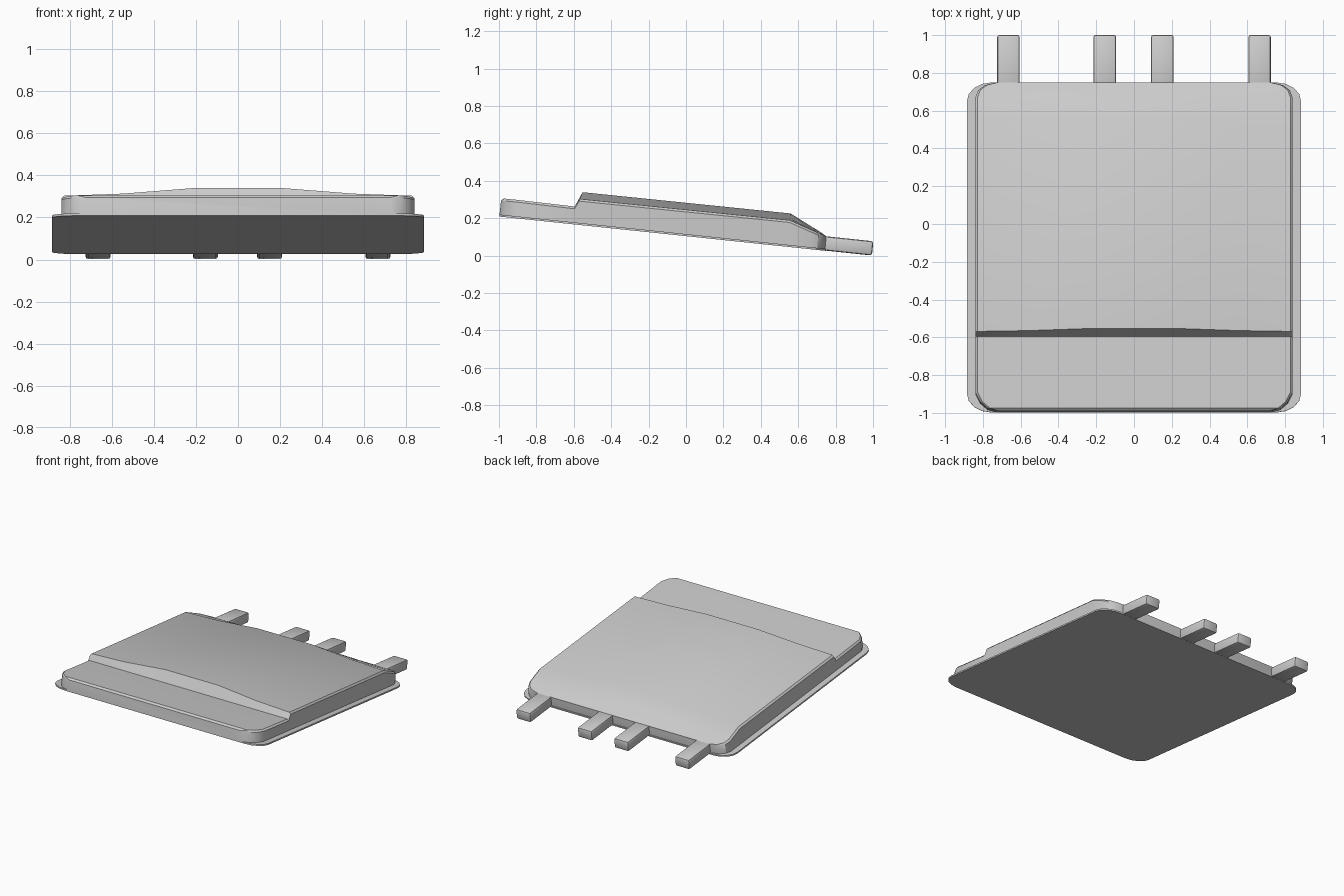
import bpy, bmesh, math

if "Cube" in bpy.data.objects:
    bpy.data.objects.remove(bpy.data.objects["Cube"])

SLOPE = 0.105


def tilt(x, y, h):
    """Flat design position (h above the underside) to the leaning pose."""
    return (x, y + SLOPE * h, 0.104 - SLOPE * y + h)


def finish(bm, name):
    for v in bm.verts:
        v.co = tilt(*v.co)
    bmesh.ops.recalc_face_normals(bm, faces=bm.faces)
    mesh = bpy.data.meshes.new(name)
    bm.to_mesh(mesh)
    bm.free()
    obj = bpy.data.objects.new(name, mesh)
    bpy.context.collection.objects.link(obj)
    bpy.ops.object.select_all(action='DESELECT')
    obj.select_set(True)
    bpy.context.view_layer.objects.active = obj
    bpy.ops.object.shade_smooth_by_angle(angle=math.radians(30))
    return obj


# Base flange: thin plate with rounded corners
def base_flange():
    bm = bmesh.new()
    rx, ry, n = 0.13, 0.10, 4
    x1, y0, y1 = 0.885, -0.998, 0.748
    corners = [(x1 - rx, y1 - ry, 0), (-x1 + rx, y1 - ry, 90),
               (-x1 + rx, y0 + ry, 180), (x1 - rx, y0 + ry, 270)]
    verts = []
    for cx, cy, start in corners:
        for i in range(n + 1):
            a = math.radians(start + 90 * i / n)
            verts.append(bm.verts.new((cx + rx * math.cos(a), cy + ry * math.sin(a), 0)))
    face = bm.faces.new(verts)
    new = bmesh.ops.extrude_face_region(bm, geom=[face], use_keep_orig=True)['geom']
    for v in new:
        if isinstance(v, bmesh.types.BMVert):
            v.co.z = 0.011
    finish(bm, "base_flange")


# Main body: lofted cross-sections, crowned behind the front step
def body():
    bm = bmesh.new()
    # y, half width, edge height, crown height
    rows = [(-0.998, 0.73, 0.085, 0), (-0.985, 0.775, 0.098, 0),
            (-0.95, 0.815, 0.098, 0), (-0.90, 0.84, 0.098, 0),
            (-0.605, 0.84, 0.095, 0), (-0.583, 0.84, 0.138, 0.037),
            (0.54, 0.84, 0.142, 0.036), (0.66, 0.84, 0.103, 0.017),
            (0.70, 0.825, 0.091, 0.010), (0.727, 0.79, 0.082, 0.004),
            (0.742, 0.73, 0.077, 0)]
    rings = []
    for y, hw, h, crown in rows:
        half = [(0.22, h + crown, 1), (0.55, h + crown * 0.28, 0.28),
                (hw - 0.012, h, 0), (hw, h - 0.012, 0), (hw, 0.004, 0)]
        section = [(-x, z, c) for x, z, c in reversed(half)] + half
        lean = 0.012 if crown > 0.0365 else 0
        rings.append([bm.verts.new((x, y + lean * c, z)) for x, z, c in section])
    for a, b in zip(rings, rings[1:]):
        for i in range(len(a)):
            j = (i + 1) % len(a)
            bm.faces.new((a[i], a[j], b[j], b[i]))
    bm.faces.new(rings[0])
    bm.faces.new(rings[-1])
    finish(bm, "body")


# Contact pins along the rear edge
def pin(x, name):
    bm = bmesh.new()
    bmesh.ops.create_cube(bm, size=1)
    for v in bm.verts:
        v.co = (x + v.co.x * 0.12, 0.857 + v.co.y * 0.274, 0.039 + v.co.z * 0.076)
    bmesh.ops.bevel(bm, geom=bm.edges[:], offset=0.013, segments=2,
                    profile=0.5, affect='EDGES')
    finish(bm, name)


base_flange()
body()
for i, x in enumerate((-0.665, -0.155, 0.15, 0.665)):
    pin(x, f"rear_pin_{i + 1}")
